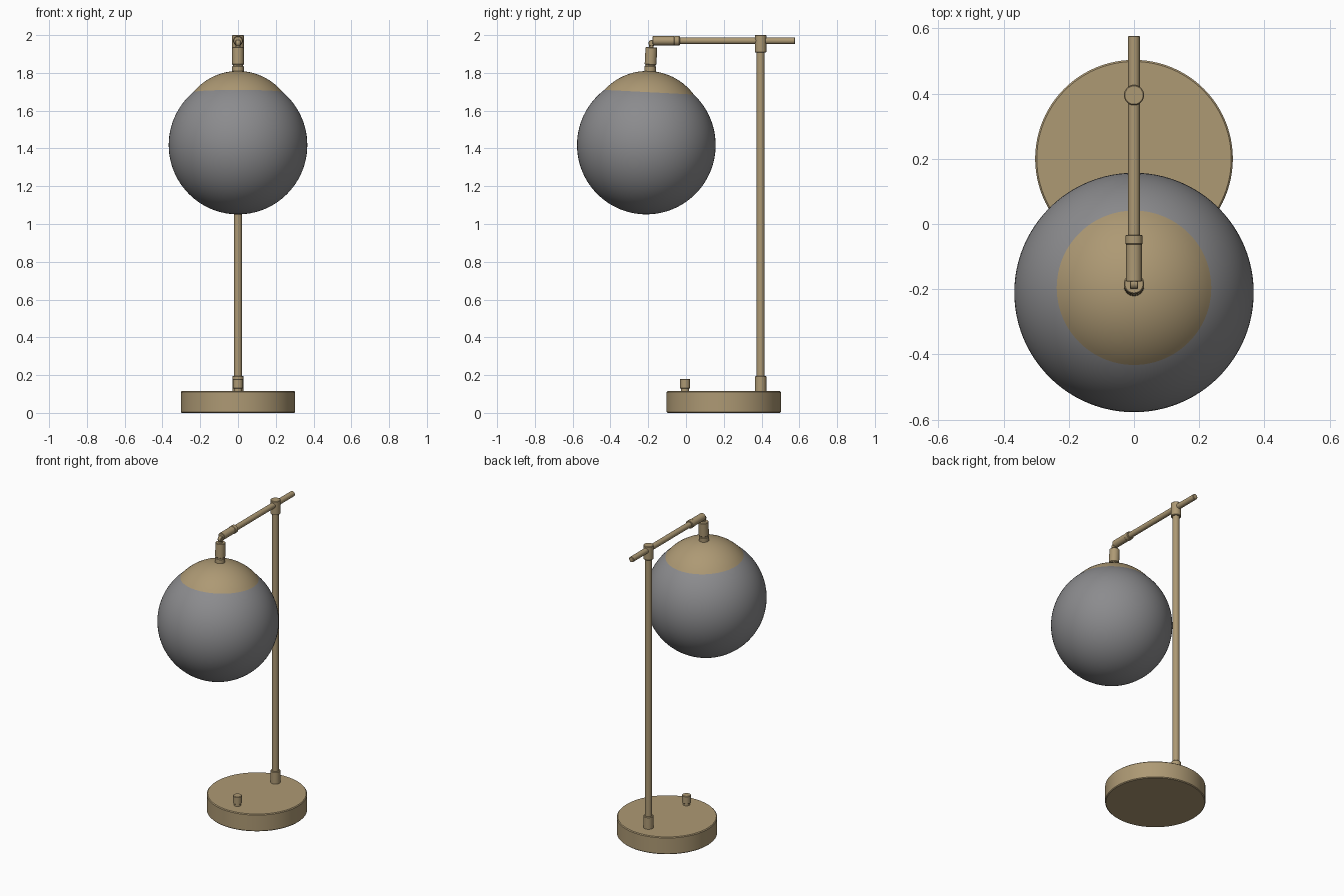
import bpy, bmesh, math
from mathutils import Vector

if "Cube" in bpy.data.objects:
    bpy.data.objects.remove(bpy.data.objects["Cube"])


def material(name, colour):
    m = bpy.data.materials.new(name)
    m.use_nodes = True
    m.diffuse_color = colour
    bsdf = next(n for n in m.node_tree.nodes if n.type == 'BSDF_PRINCIPLED')
    bsdf.inputs["Base Color"].default_value = colour
    return m


brass = material("brushed_brass", (0.42, 0.32, 0.175, 1))
glass = material("smoked_grey", (0.26, 0.26, 0.27, 1))


def turned(name, profile, origin, axis=(0, 0, 1), mat=brass, steps=48):
    """Lathe a (radius, height) profile around an axis."""
    bm = bmesh.new()
    verts = [bm.verts.new((r, 0, h)) for r, h in profile]
    edges = [bm.edges.new(pair) for pair in zip(verts, verts[1:])]
    bmesh.ops.spin(bm, geom=verts + edges, cent=(0, 0, 0), axis=(0, 0, 1),
                   angle=math.tau, steps=steps, use_duplicate=False)
    bmesh.ops.remove_doubles(bm, verts=bm.verts, dist=1e-5)
    bmesh.ops.recalc_face_normals(bm, faces=bm.faces)
    mesh = bpy.data.meshes.new(name)
    bm.to_mesh(mesh)
    bm.free()
    mesh.materials.append(mat)
    ob = bpy.data.objects.new(name, mesh)
    bpy.context.collection.objects.link(ob)
    ob.location = origin
    ob.rotation_mode = 'QUATERNION'
    ob.rotation_quaternion = Vector((0, 0, 1)).rotation_difference(Vector(axis))
    bpy.ops.object.select_all(action='DESELECT')
    bpy.context.view_layer.objects.active = ob
    ob.select_set(True)
    bpy.ops.object.shade_smooth_by_angle(angle=math.radians(35))
    return ob


def rod(name, r, length, origin, axis=(0, 0, 1), edge=0.003, steps=32):
    """Solid cylinder with softened rims."""
    return turned(name, [(0, 0), (r - edge, 0), (r, edge), (r, length - edge),
                         (r - edge, length), (0, length)], origin, axis, steps=steps)


# Base, switch and upright
POLE_Y, ARM_Z = 0.395, 1.97
rod("base", 0.303, 0.115, (0, 0.2, 0), edge=0.005, steps=96)
rod("switch_stem", 0.022, 0.03, (0, -0.005, 0.105))
rod("switch_knob", 0.027, 0.052, (0, -0.005, 0.128))
rod("pole_foot_collar", 0.03, 0.085, (0, POLE_Y, 0.11))
rod("pole", 0.021, 1.8, (0, POLE_Y, 0.14))
rod("pole_top_collar", 0.031, 0.092, (0, POLE_Y, 1.908))

# Horizontal arm
FORWARD = (0, -1, 0)
rod("arm", 0.018, 0.63, (0, 0.577, ARM_Z), FORWARD)
rod("arm_ring", 0.026, 0.03, (0, -0.033, ARM_Z), FORWARD)
rod("arm_sleeve", 0.024, 0.117, (0, -0.06, ARM_Z), FORWARD)

# Shade assembly hangs along a slightly tilted axis
CENTRE = Vector((0, -0.21, 1.418))
TILT = Vector((0, 0.052, 1)).normalized()
R, RIM, RIM_H, TOP_H = 0.367, 0.237, 0.28, 0.392


def along(h):
    return CENTRE + TILT * h


rod("hinge_pin", 0.012, 0.05, along(0.50), TILT)
rod("hinge_knuckle", 0.017, 0.026, along(0.54) + Vector((-0.013, 0, 0)), (1, 0, 0))
rod("socket", 0.031, 0.093, along(0.425), TILT)
rod("socket_neck", 0.026, 0.05, along(0.385), TILT)
rod("socket_ring", 0.031, 0.034, along(0.385), TILT)

# Shallow domed cap over the globe
dome_r = (RIM ** 2 + (TOP_H - RIM_H) ** 2) / (2 * (TOP_H - RIM_H))
half = math.asin(RIM / dome_r)
dome = [(dome_r * math.sin(half * i / 16),
         TOP_H - dome_r * (1 - math.cos(half * i / 16))) for i in range(17)]
turned("shade_cap", dome + [(RIM - 0.004, RIM_H - 0.002)], CENTRE, TILT, steps=96)

# Globe
arc = [(R * math.sin(math.pi * i / 48), -R * math.cos(math.pi * i / 48)) for i in range(49)]
turned("globe", arc, CENTRE, TILT, glass, steps=96)
